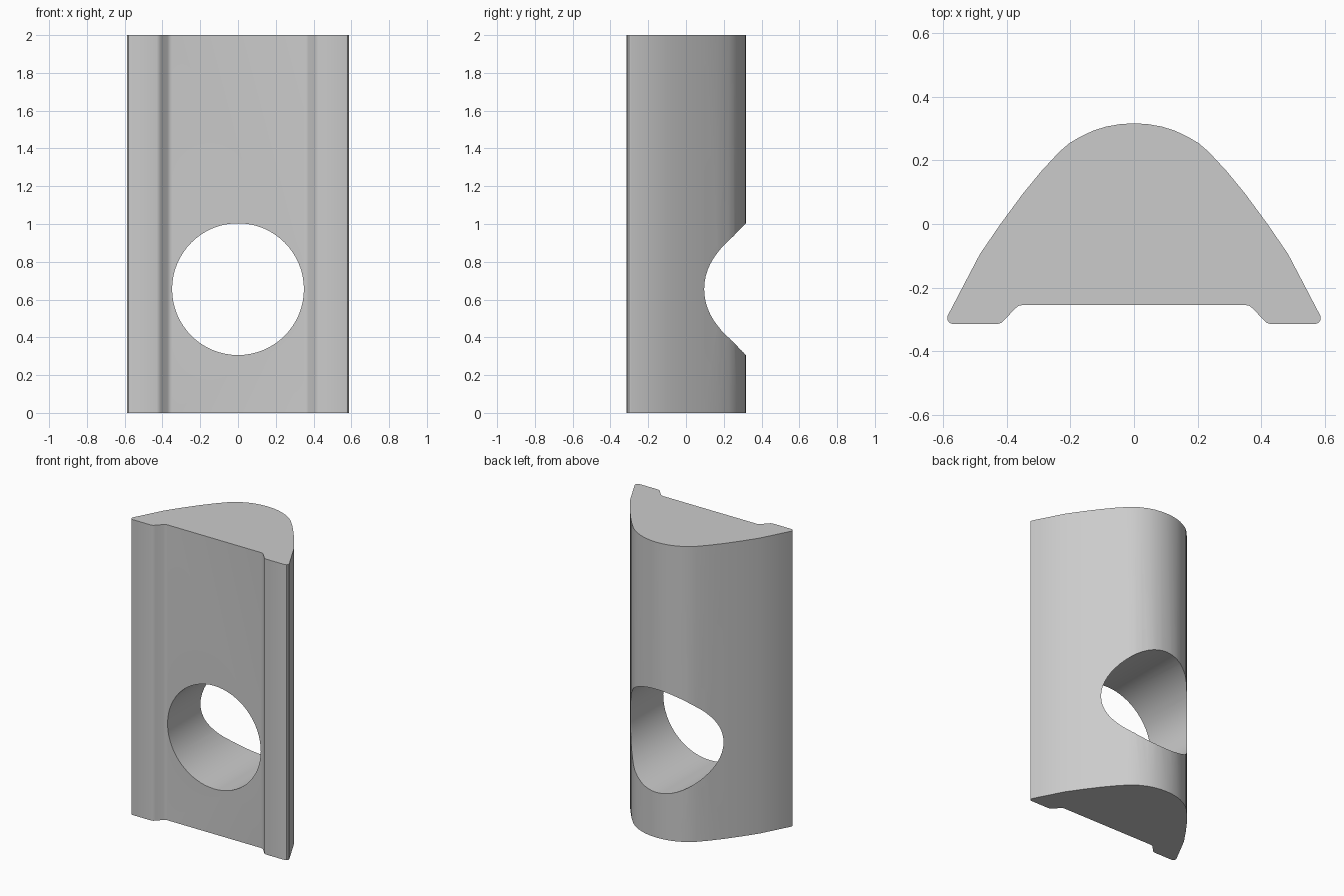
import bpy
import bmesh

if "Cube" in bpy.data.objects:
    bpy.data.objects.remove(bpy.data.objects["Cube"], do_unlink=True)

HEIGHT = 2.0

# Single plain grey material
grey = bpy.data.materials.new("plain grey")
grey.use_nodes = True
colour = (0.6, 0.6, 0.6, 1.0)
grey.diffuse_color = colour
grey.node_tree.nodes["Principled BSDF"].inputs["Base Color"].default_value = colour

# Left half of the cross-section, from the front recess round to the crown
half = [
    (0.35, -0.255), (0.362, -0.257), (0.373, -0.265),
    (0.407, -0.301), (0.417, -0.311), (0.43, -0.315),
    (0.57, -0.315), (0.581, -0.311), (0.587, -0.302), (0.586, -0.288),
    (0.485, -0.095), (0.42, 0.0), (0.35, 0.095), (0.29, 0.168), (0.235, 0.227),
    (0.205, 0.253), (0.17, 0.274), (0.13, 0.293), (0.09, 0.306), (0.045, 0.314),
]
profile = half + [(0.0, 0.317)] + [(-x, y) for x, y in reversed(half)]

# Body: the cross-section extruded upwards
bm = bmesh.new()
base = bm.faces.new([bm.verts.new((x, y, 0.0)) for x, y in profile])
top = bmesh.ops.extrude_face_region(bm, geom=[base])["geom"]
bmesh.ops.translate(bm, vec=(0, 0, HEIGHT),
                    verts=[v for v in top if isinstance(v, bmesh.types.BMVert)])
bmesh.ops.recalc_face_normals(bm, faces=bm.faces)
mesh = bpy.data.meshes.new("body")
bm.to_mesh(mesh)
bm.free()
body = bpy.data.objects.new("body", mesh)
bpy.context.collection.objects.link(body)
mesh.materials.append(grey)

# Round through hole from front to back
bpy.ops.mesh.primitive_cylinder_add(vertices=64, radius=0.349, depth=2.0,
                                    location=(0, 0, 0.655),
                                    rotation=(1.5707963, 0, 0))
cutter = bpy.context.object
cutter.name = "hole_cutter"
cutter.hide_render = True
cutter.data.materials.append(grey)

cut = body.modifiers.new("hole", 'BOOLEAN')
cut.operation = 'DIFFERENCE'
cut.solver = 'EXACT'
cut.object = cutter

bpy.ops.object.select_all(action='DESELECT')
body.select_set(True)
bpy.context.view_layer.objects.active = body
bpy.ops.object.modifier_apply(modifier=cut.name)
bpy.data.objects.remove(cutter, do_unlink=True)

# Smooth curved walls, sharp rims
bpy.ops.object.shade_smooth_by_angle(angle=0.6)
